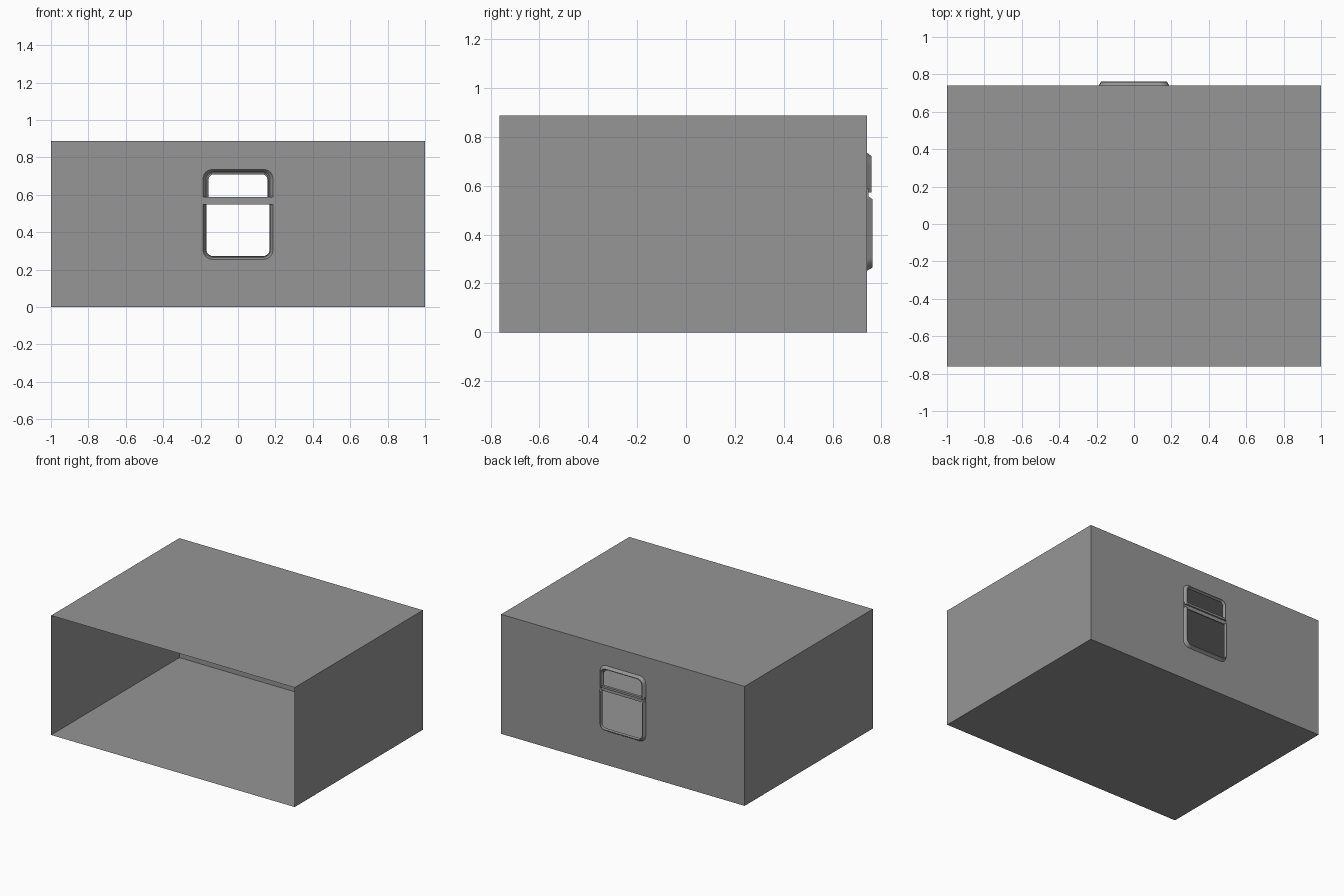
import bpy, bmesh
from math import sin, cos, pi

if "Cube" in bpy.data.objects:
    bpy.data.objects.remove(bpy.data.objects["Cube"])

BACK = 0.74
FRONT = -0.763
TOP = 0.887

grey = bpy.data.materials.new("dark_grey")
grey.diffuse_color = (0.303, 0.303, 0.303, 1)
grey.use_nodes = True
grey.node_tree.nodes["Principled BSDF"].inputs["Base Color"].default_value = grey.diffuse_color


def make(name, bm):
    bmesh.ops.recalc_face_normals(bm, faces=bm.faces)
    me = bpy.data.meshes.new(name)
    bm.to_mesh(me)
    bm.free()
    me.materials.append(grey)
    ob = bpy.data.objects.new(name, me)
    bpy.context.collection.objects.link(ob)
    return ob


def u_path(w, z_curve, z_end, r, y, n=6):
    """U outline: open end at z_end, rounded corners at z_curve."""
    s = 1 if z_curve > z_end else -1
    zc = z_curve - s * r
    right = [(w, y, z_end)]
    for i in range(n + 1):
        a = pi / 2 * i / n
        right.append((w - r + r * cos(a), y, zc + s * r * sin(a)))
    return right + [(-x, yy, z) for x, yy, z in reversed(right)]


def loft(name, paths):
    bm = bmesh.new()
    rows = [[bm.verts.new(p) for p in path] for path in paths]
    for a, b in zip(rows, rows[1:]):
        for i in range(len(a) - 1):
            bm.faces.new((a[i], a[i + 1], b[i + 1], b[i]))
    # close both ends of the U
    for k in (0, -1):
        bm.faces.new([row[k] for row in rows])
    return make(name, bm)


# thin shell: floor, roof and side walls, open at the front
bm = bmesh.new()
corners = [(-1, 0), (1, 0), (1, TOP), (-1, TOP)]
front = [bm.verts.new((x, FRONT, z)) for x, z in corners]
back = [bm.verts.new((x, BACK, z)) for x, z in corners]
for i in range(4):
    j = (i + 1) % 4
    bm.faces.new((front[i], front[j], back[j], back[i]))
make("shell", bm)

# back wall with a rounded window hole
bm = bmesh.new()
hole = u_path(0.187, 0.735, 0.5, 0.05, BACK) + u_path(0.187, 0.255, 0.5, 0.05, BACK)[-2:0:-1]
outer = [(x, BACK, z) for x, z in corners]
for loop in (hole, outer):
    vs = [bm.verts.new(p) for p in loop]
    for i in range(len(vs)):
        bm.edges.new((vs[i - 1], vs[i]))
bmesh.ops.triangle_fill(bm, edges=bm.edges[:], use_beauty=True, normal=(0, 1, 0))
make("back_wall", bm)

# window frames: width, curved end, open end, corner radius, y
upper = [(0.188, 0.736, 0.572, 0.05, BACK), (0.183, 0.731, 0.572, 0.046, 0.746),
         (0.172, 0.721, 0.572, 0.04, 0.760), (0.165, 0.716, 0.572, 0.034, 0.760),
         (0.157, 0.709, 0.572, 0.028, 0.748), (0.157, 0.709, 0.572, 0.028, BACK)]
lower = [(0.188, 0.251, 0.557, 0.05, BACK), (0.183, 0.257, 0.555, 0.047, 0.749),
         (0.175, 0.265, 0.545, 0.041, 0.763), (0.171, 0.270, 0.545, 0.037, 0.763),
         (0.169, 0.272, 0.55, 0.035, 0.750), (0.169, 0.272, 0.557, 0.035, BACK)]
loft("upper_window_frame", [u_path(*p) for p in upper])
loft("lower_window_frame", [u_path(*p) for p in lower])


# cross bars between the two panes
def bar(name, w, y0, y1, z0, z1):
    bm = bmesh.new()
    bmesh.ops.create_cube(bm, size=1)
    for v in bm.verts:
        v.co = (v.co.x * 2 * w, y0 if v.co.y < 0 else y1, z0 if v.co.z < 0 else z1)
    make(name, bm)


bar("window_bar", 0.187, BACK - 0.002, 0.746, 0.547, 0.588)
bar("upper_sill", 0.170, 0.742, 0.758, 0.573, 0.588)
